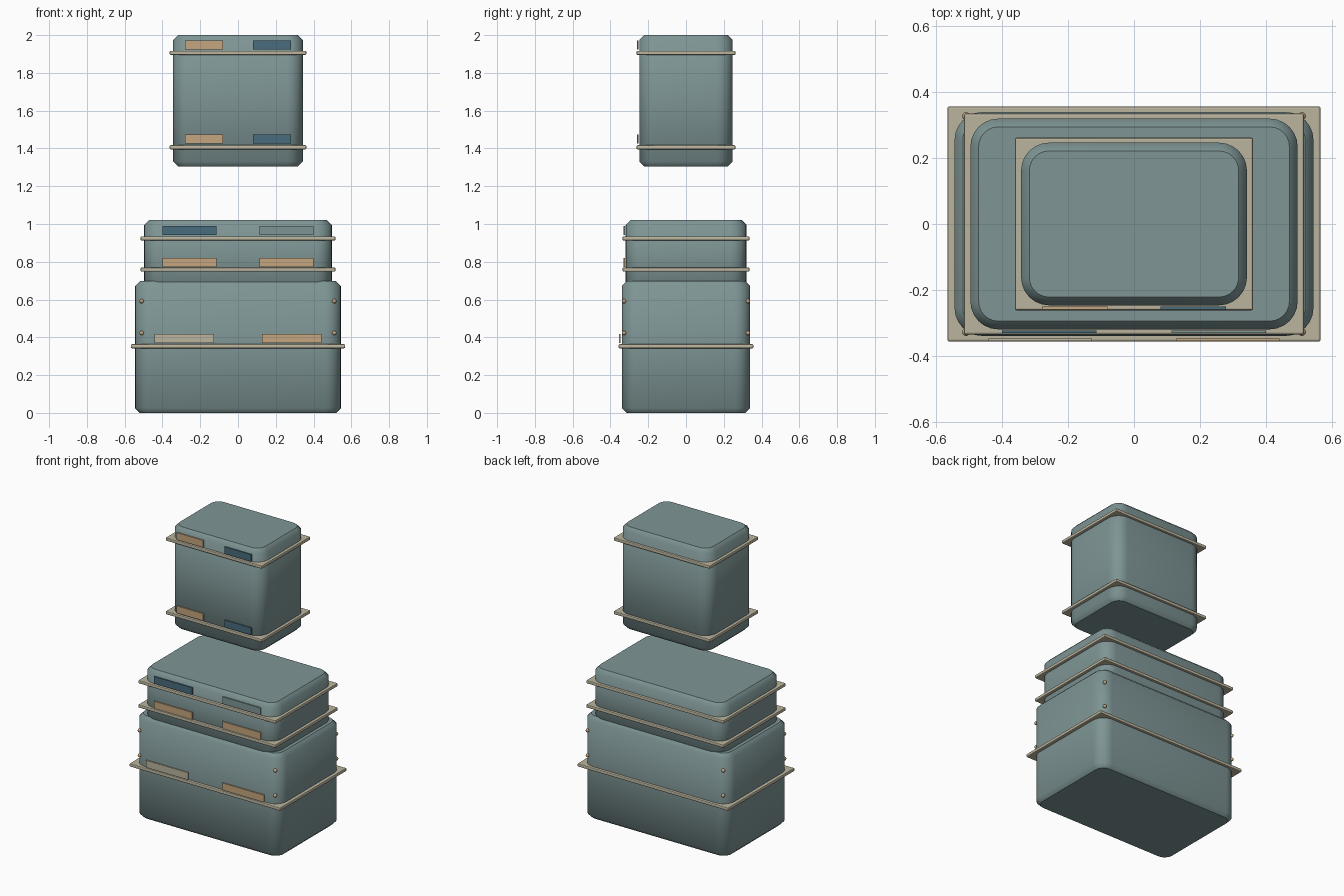
import bpy, bmesh, math
from mathutils import Vector

if "Cube" in bpy.data.objects:
    bpy.data.objects.remove(bpy.data.objects["Cube"], do_unlink=True)


def material(name, rgb):
    m = bpy.data.materials.new(name)
    m.use_nodes = True
    m.diffuse_color = (*rgb, 1)
    m.node_tree.nodes["Principled BSDF"].inputs["Base Color"].default_value = (*rgb, 1)
    return m


TEAL = material("grey teal", (0.21, 0.30, 0.30))
BEIGE = material("beige", (0.50, 0.46, 0.34))
TAN = material("warm tan", (0.56, 0.38, 0.21))
BLUE = material("deep blue", (0.065, 0.15, 0.21))


def finish(name, bm, mat):
    bmesh.ops.recalc_face_normals(bm, faces=bm.faces)
    me = bpy.data.meshes.new(name)
    bm.to_mesh(me)
    bm.free()
    me.materials.append(mat)
    ob = bpy.data.objects.new(name, me)
    bpy.context.collection.objects.link(ob)
    return ob


def rounded_case(name, hx, hy, z0, z1, r=0.085, c=0.025, steps=6):
    """Box with round upright corners and chamfered rims; caps stay flat."""
    bm = bmesh.new()
    rings = []
    for z, inset in ((z0, c), (z0 + c, 0), (z1 - c, 0), (z1, c)):
        ring = []
        for k, (sx, sy) in enumerate(((1, 1), (-1, 1), (-1, -1), (1, -1))):
            for i in range(steps + 1):
                a = math.pi / 2 * (k + i / steps)
                ring.append(bm.verts.new((sx * (hx - r) + (r - inset) * math.cos(a),
                                          sy * (hy - r) + (r - inset) * math.sin(a), z)))
        rings.append(ring)
    for low, high in zip(rings, rings[1:]):
        n = len(low)
        for i in range(n):
            j = (i + 1) % n
            bm.faces.new((low[i], low[j], high[j], high[i])).smooth = True
    for ring in (rings[0], rings[-1]):
        bm.faces.new(ring).smooth = False
    return finish(name, bm, TEAL)


def box(name, centre, size, mat, bevel=0):
    bm = bmesh.new()
    bmesh.ops.create_cube(bm, size=1)
    for v in bm.verts:
        v.co = Vector(a * b for a, b in zip(v.co, size)) + Vector(centre)
    if bevel:
        bmesh.ops.bevel(bm, geom=bm.edges[:], offset=bevel, segments=2,
                        profile=0.5, affect='EDGES')
    return finish(name, bm, mat)


# Three stacked cases, the top one hovering
rounded_case("lower_case", 0.545, 0.34, 0.0, 0.697)
rounded_case("middle_case", 0.497, 0.32, 0.64, 1.02)
rounded_case("upper_case", 0.343, 0.247, 1.305, 2.0)

# Flat rim bands around the cases
for name, hx, hy, z in (("lower_band", 0.567, 0.357, 0.353),
                        ("middle_band_low", 0.516, 0.336, 0.759),
                        ("middle_band_high", 0.516, 0.336, 0.924),
                        ("upper_band_low", 0.362, 0.262, 1.406),
                        ("upper_band_high", 0.362, 0.262, 1.906)):
    box(name, (0, 0, z), (2 * hx, 2 * hy, 0.022), BEIGE, 0.006)

# Pairs of thin label plates on the front: x, width, y, z, right and left colour
for name, x, w, y, z, right, left in (
        ("lower_plate", 0.285, 0.315, -0.351, 0.393, BEIGE, TAN),
        ("middle_plate_low", 0.257, 0.287, -0.327, 0.797, TAN, TAN),
        ("middle_plate_high", 0.257, 0.287, -0.327, 0.965, BLUE, TEAL),
        ("upper_plate_low", 0.18, 0.20, -0.255, 1.449, TAN, BLUE),
        ("upper_plate_high", 0.18, 0.20, -0.255, 1.947, TAN, BLUE)):
    for side, s, mat in (("right", -1, right), ("left", 1, left)):
        box(f"{name}_{side}", (s * x, y, z), (w, 0.008, 0.048), mat)

# Small studs at the corners of the lower case
for sx in (-1, 1):
    for sy in (-1, 1):
        for level, z in (("low", 0.423), ("high", 0.592)):
            bm = bmesh.new()
            bmesh.ops.create_uvsphere(bm, u_segments=12, v_segments=8, radius=0.012)
            bmesh.ops.translate(bm, verts=bm.verts, vec=(sx * 0.51, sy * 0.328, z))
            for f in bm.faces:
                f.smooth = True
            finish(f"stud_{'left' if sx > 0 else 'right'}_"
                   f"{'back' if sy > 0 else 'front'}_{level}", bm, TAN)
